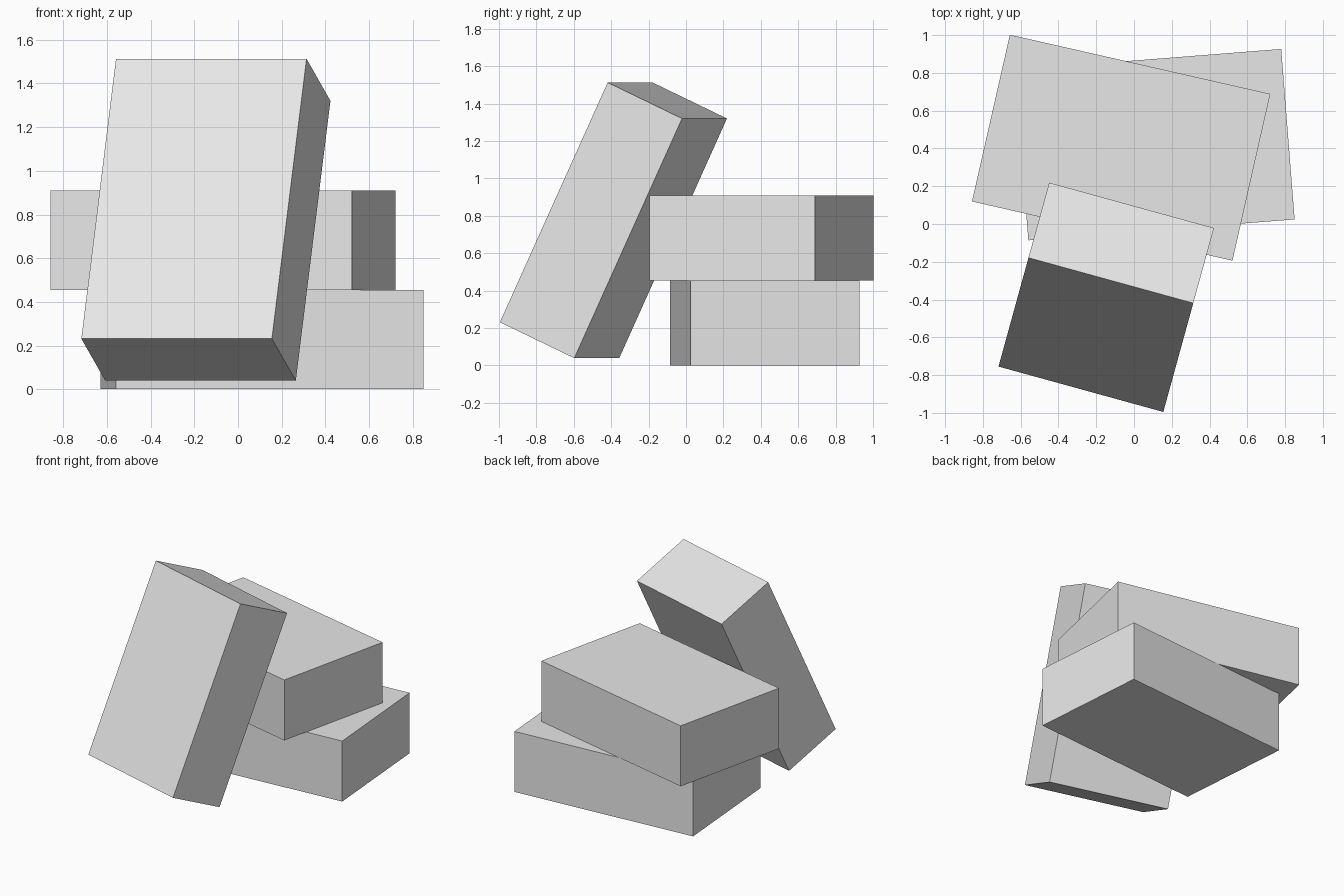
import bpy
from math import radians

cube = bpy.data.objects.get("Cube")
if cube:
    bpy.data.objects.remove(cube, do_unlink=True)

# One plain grey for every block
grey = bpy.data.materials.new("light_grey")
grey.use_nodes = True
colour = (0.8, 0.8, 0.8, 1.0)
grey.diffuse_color = colour
grey.node_tree.nodes["Principled BSDF"].inputs["Base Color"].default_value = colour

LENGTH, WIDTH, THICK = 1.414, 0.905, 0.455


def block(name, size, centre, turn, lean=0.0):
    """Flat-faced box, leaned back about its own x, then turned about z."""
    bpy.ops.mesh.primitive_cube_add(size=1, location=centre)
    ob = bpy.context.object
    ob.name = ob.data.name = name
    ob.scale = size
    ob.rotation_euler = (radians(-lean), 0, radians(turn))
    ob.data.materials.append(grey)
    return ob


# Two blocks stacked flat
block("bottom_block", (LENGTH, WIDTH, THICK), (0.11, 0.42, THICK / 2), 4.5)
block("upper_block", (LENGTH, WIDTH, THICK), (-0.068, 0.404, THICK * 1.5), -12.8)

# Block standing on end, leaning back against the stack
block("leaning_block", (WIDTH, THICK, LENGTH), (-0.147, -0.388, 0.776), -15.4, lean=25)
